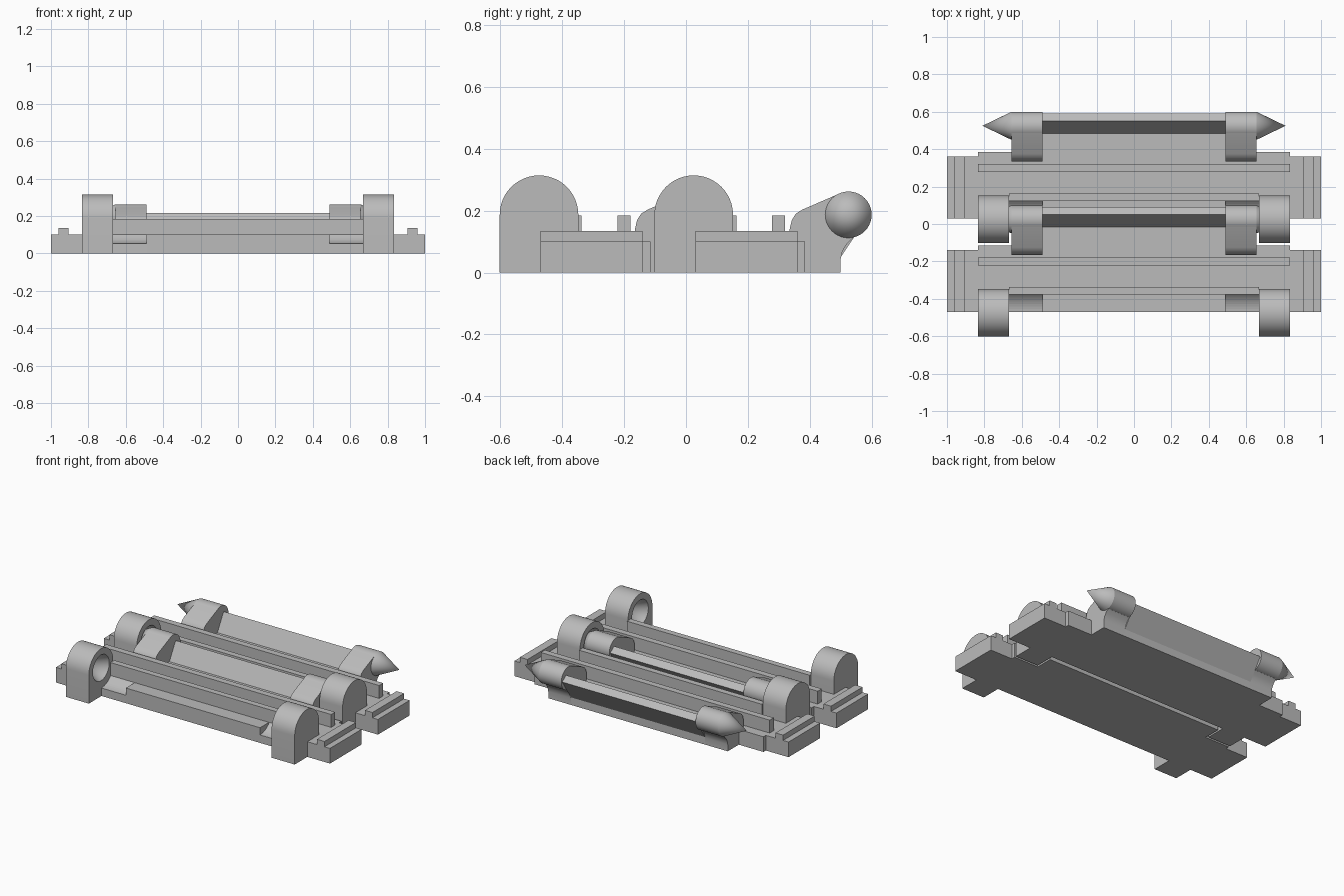
import bpy, bmesh
from math import pi, sin, cos
from mathutils import Matrix

if "Cube" in bpy.data.objects:
    bpy.data.objects.remove(bpy.data.objects["Cube"])

grey = bpy.data.materials.new("plain_grey")
grey.use_nodes = True
TONE = (0.5, 0.5, 0.5, 1)
grey.diffuse_color = TONE
grey.node_tree.nodes["Principled BSDF"].inputs["Base Color"].default_value = TONE

PITCH = 0.5        # distance between the two links
AXIS_Z = 0.187     # height of the hinge axis
HINGE_Y = -0.475   # socket axis of the first link
PIN_Y = HINGE_Y + PITCH


def finish(bm, name):
    bmesh.ops.recalc_face_normals(bm, faces=bm.faces)
    mesh = bpy.data.meshes.new(name)
    bm.to_mesh(mesh)
    bm.free()
    mesh.materials.append(grey)
    obj = bpy.data.objects.new(name, mesh)
    bpy.context.collection.objects.link(obj)
    bpy.ops.object.select_all(action="DESELECT")
    obj.select_set(True)
    bpy.context.view_layer.objects.active = obj
    return obj


def prism(name, profile, x0, x1):
    """Extrude a (y, z) profile from x0 to x1."""
    bm = bmesh.new()
    face = bm.faces.new([bm.verts.new((x0, y, z)) for y, z in profile])
    new = bmesh.ops.extrude_face_region(bm, geom=[face])["geom"]
    moved = [v for v in new if isinstance(v, bmesh.types.BMVert)]
    bmesh.ops.translate(bm, verts=moved, vec=(x1 - x0, 0, 0))
    return finish(bm, name)


def box(name, x0, x1, y0, y1, z0, z1):
    return prism(name, [(y0, z0), (y1, z0), (y1, z1), (y0, z1)], x0, x1)


def cone(name, x0, x1, y, r0, r1):
    """Cone or cylinder lying along x."""
    bm = bmesh.new()
    side = 1 if x1 > x0 else -1
    bmesh.ops.create_cone(bm, cap_ends=True, segments=40, radius1=r0, radius2=r1,
                          depth=abs(x1 - x0),
                          matrix=Matrix.Translation(((x0 + x1) / 2, y, AXIS_Z))
                          @ Matrix.Rotation(side * pi / 2, 4, "Y"))
    return finish(bm, name)


def arc(y, r, start, end, steps):
    angles = [start + (end - start) * i / steps for i in range(steps + 1)]
    return [(y + r * cos(a), AXIS_Z + r * sin(a)) for a in angles]


def smooth():
    bpy.ops.object.shade_smooth_by_angle(angle=pi / 6)


def socket_lug(name, s, dy):
    """Arched lug with a conical socket on its inner face."""
    y = HINGE_Y + dy
    profile = [(y - 0.127, 0), (y + 0.127, 0)] + arc(y, 0.127, 0, pi, 24)
    lug = prism(name, profile, s * 0.667, s * 0.835)
    cutter = cone("socket_cutter", s * 0.657, s * 0.833, y, 0.09, 0)
    cutter.hide_render = True
    bpy.context.view_layer.objects.active = lug
    cut = lug.modifiers.new("socket", "BOOLEAN")
    cut.operation, cut.object, cut.solver = "DIFFERENCE", cutter, "EXACT"
    cutter.select_set(False)
    lug.select_set(True)
    bpy.ops.object.modifier_apply(modifier=cut.name)
    bpy.data.objects.remove(cutter)
    smooth()


def link(tag, dy):
    def shift(profile):
        return [(y + dy, z) for y, z in profile]

    # base plate and ridges
    box(tag + "_base_plate", -0.835, 0.835, dy - 0.36, dy - 0.115, 0, 0.1)
    box(tag + "_front_plate", -0.49, 0.49, dy - 0.47, dy - 0.36, 0, 0.1)
    box(tag + "_rear_ridge", -0.835, 0.835, dy - 0.222, dy - 0.18, 0.1, 0.185)
    box(tag + "_front_ridge", -0.667, 0.667, dy - 0.377, dy - 0.337, 0.1, 0.185)

    # hooked rail between the pin arms
    prism(tag + "_rail", shift([(-0.115, 0), (0, 0), (0, 0.05), (0.09, 0.185),
                                (0.05, 0.215), (-0.015, 0.1), (-0.115, 0.1)]), -0.49, 0.49)

    for side, s in (("left", 1), ("right", -1)):
        part = f"{tag}_{side}_"

        # front corner hollowed for the next pin
        groove = arc(HINGE_Y, 0.135, -pi / 2 + 0.04, -0.7, 8)
        prism(part + "hollow_corner",
              shift([(-0.36, 0), (-0.47, 0)] + groove + [(-0.36, 0.1)]),
              s * 0.49, s * 0.667)

        # arm and pointed pin
        prism(part + "pin_arm",
              shift([(-0.165, 0), (0, 0), (0, 0.045), (0.006, 0.07), (0.02, 0.093),
                     (0.04, 0.113), (PIN_Y, AXIS_Z), (-0.005, 0.255), (-0.125, 0.203),
                     (-0.145, 0.19), (-0.158, 0.17), (-0.165, 0.14)]),
              s * 0.49, s * 0.655)
        smooth()
        cone(part + "pin", s * 0.49, s * 0.655, PIN_Y + dy, 0.075, 0.075)
        smooth()
        cone(part + "pin_tip", s * 0.655, s * 0.81, PIN_Y + dy, 0.075, 0)
        smooth()

        socket_lug(part + "socket_lug", s, dy)

        # side pad with raised strip
        box(part + "side_pad", s * 0.835, s, dy - 0.47, dy - 0.14, 0, 0.1)
        box(part + "pad_strip", s * 0.905, s * 0.96, dy - 0.47, dy - 0.14, 0.1, 0.135)


link("front_link", 0)
link("rear_link", PITCH)
